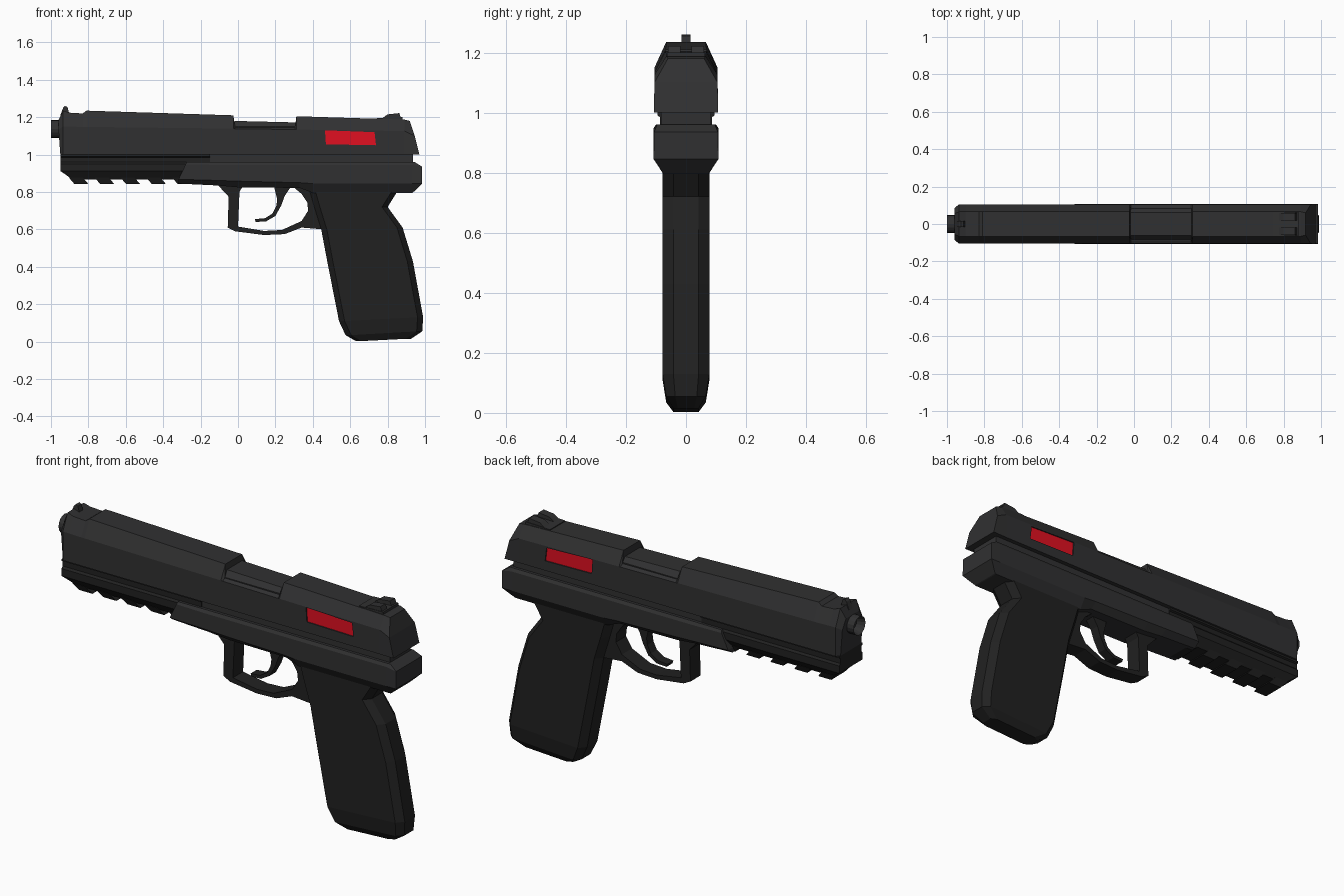
import bpy, bmesh, math
from mathutils import Matrix

if "Cube" in bpy.data.objects:
    bpy.data.objects.remove(bpy.data.objects["Cube"])


def material(name, rgb):
    m = bpy.data.materials.new(name)
    m.diffuse_color = (*rgb, 1)
    m.use_nodes = True
    m.node_tree.nodes["Principled BSDF"].inputs["Base Color"].default_value = m.diffuse_color
    return m


STEEL = material("dark_steel", (0.03, 0.03, 0.031))
POLYMER = material("black_polymer", (0.015, 0.015, 0.015))
RED = material("red", (0.75, 0.005, 0.015))


def finish(name, bm, mat):
    bmesh.ops.recalc_face_normals(bm, faces=bm.faces)
    me = bpy.data.meshes.new(name)
    bm.to_mesh(me)
    bm.free()
    ob = bpy.data.objects.new(name, me)
    bpy.context.collection.objects.link(ob)
    me.materials.append(mat)
    return ob


def loft(name, sections, mat):
    """Skin sections made of (x, half width, z) levels, mirrored across y."""
    bm = bmesh.new()
    rings = []
    for s in sections:
        left = [bm.verts.new((x, -h, z)) for x, h, z in s]
        right = [bm.verts.new((x, h, z)) for x, h, z in s]
        rings.append(left + right[::-1])
    n = len(rings[0])
    for a, b in zip(rings, rings[1:]):
        for i in range(n):
            j = (i + 1) % n
            bm.faces.new((a[i], a[j], b[j], b[i]))
    for r in (rings[0], rings[-1]):
        for i in range(n // 2 - 1):
            bm.faces.new((r[i], r[i + 1], r[n - 2 - i], r[n - 1 - i]))
    return finish(name, bm, mat)


def prism(name, pts, y0, y1, mat):
    """Extrude an x-z outline from y0 to y1."""
    bm = bmesh.new()
    f = bm.faces.new([bm.verts.new((x, y0, z)) for x, z in pts])
    ext = bmesh.ops.extrude_face_region(bm, geom=[f])["geom"]
    for v in ext:
        if isinstance(v, bmesh.types.BMVert):
            v.co.y = y1
    return finish(name, bm, mat)


# Slide: x, half width, shoulder z, half width of top, top z
rows = [(-.960, .085, 1.135, .055, 1.185), (-.935, .105, 1.150, .066, 1.235),
        (-.900, .105, 1.150, .068, 1.224), (-.830, .105, 1.148, .068, 1.220),
        (-.810, .105, 1.148, .066, 1.235), (-.025, .105, 1.139, .068, 1.210),
        (-.015, .105, 1.138, .088, 1.146), (.305, .105, 1.134, .088, 1.144),
        (.312, .105, 1.134, .068, 1.205), (.890, .105, 1.126, .066, 1.187)]
secs = [[(x, h, 1.0), (x, h, zc), (x, ht, zt)] for x, h, zc, ht, zt in rows]
secs[0][0] = (-.95, .085, 1.0)
secs.append([(.97, .107, 1.0), (.945, .105, 1.1), (.918, .06, 1.18)])
slide = loft("slide", secs, STEEL)

# Red side panels set in shallow recesses
panel = [(.465, 1.13), (.73, 1.12), (.738, 1.05), (.47, 1.055)]
for side, s in (("front", -1), ("back", 1)):
    cutter = prism("panel_cutter", panel, s * .096, s * .15, STEEL)
    mod = slide.modifiers.new("recess", 'BOOLEAN')
    mod.object = cutter
    mod.solver = 'EXACT'
    bpy.context.view_layer.objects.active = slide
    bpy.ops.object.modifier_apply(modifier=mod.name)
    bpy.data.objects.remove(cutter)
    prism("panel_" + side, panel, s * .09, s * .099, RED)

# Chamber block seen through the ejection port
loft("chamber_block", [[(x, .084, 1.13), (x, .084, 1.15), (x, .062, z)]
                       for x, z in ((-.02, 1.180), (.308, 1.172))], STEEL)

# Barrel with open bore
bm = bmesh.new()
bmesh.ops.create_cone(bm, cap_ends=True, segments=16, radius1=.048, radius2=.048, depth=.12,
                      matrix=Matrix.Translation((-.94, 0, 1.137)) @ Matrix.Rotation(math.pi / 2, 4, 'Y'))
muzzle = min(bm.faces, key=lambda f: f.calc_center_median().x)
bmesh.ops.inset_region(bm, faces=[muzzle], thickness=.018)
bmesh.ops.translate(bm, verts=muzzle.verts, vec=(.05, 0, 0))
finish("barrel", bm, STEEL)

# Sights
prism("front_sight", [(-.95, 1.21), (-.935, 1.25), (-.925, 1.26), (-.912, 1.255), (-.9, 1.21)],
      -.015, .015, STEEL)
loft("rear_sight_base", [[(x, .063, 1.17), (x, .063, z)] for x, z in ((.74, 1.196), (.88, 1.2))], STEEL)
for side, s in (("front", -1), ("back", 1)):
    prism("rear_sight_post_" + side, [(.75, 1.18), (.80, 1.215), (.862, 1.222), (.878, 1.18)],
          s * .018, s * .06, STEEL)

# Narrow rail between slide and frame
loft("slide_rail", [[(x, .083, .94), (x, .083, 1.01)] for x in (-.945, .935)], STEEL)

# Frame: widens over the grip and slopes off at the rear
frame = [[(-.32, .075, .845), (-.318, .108, .868), (-.28, .108, .948), (-.275, .1, .96)]]
for x, zb, zs in ((-.11, .835, .862), (.0, .825, .858), (.33, .822, .85), (.40, .795, .845), (.93, .795, .845)):
    frame.append([(x, .075, zb), (x, .108, zs), (x, .108, .945), (x, .098, .96)])
frame.append([(.935, .075, .797), (.985, .108, .845), (.985, .106, .935), (.945, .096, .96)])
loft("frame", frame, STEEL)

# Dust cover with slanted accessory-rail teeth
loft("dust_cover", [[(x, .062, .868), (x2, .095, .912), (x2, .095, .95), (x2, .086, .96),
                     (x2, .086, .985), (x2, .095, .99), (x2, .095, 1.0)]
                    for x, x2 in ((-.885, -.95), (-.15, -.15))], POLYMER)
for i in range(5):
    x = -.905 + .138 * i
    w = .075 if i < 4 else .2
    loft(f"rail_tooth_{i + 1}", [[(a + .03, .055, .843), (a, .072, .878)] for a in (x, x + w)], POLYMER)

# Trigger guard and trigger
prism("trigger_guard", [(-.115, .845), (-.05, .775), (-.055, .61), (-.015, .59), (.14, .57), (.25, .575),
                        (.34, .61), (.46, .6), (.43, .84), (.28, .84), (.34, .79), (.37, .745),
                        (.375, .70), (.34, .645), (.235, .597), (.14, .592), (0, .615), (.008, .8),
                        (.03, .84)], -.042, .042, POLYMER)
prism("trigger", [(.19, .84), (.21, .76), (.205, .725), (.185, .685), (.145, .66), (.09, .655), (.095, .64),
                  (.15, .643), (.2, .672), (.232, .73), (.25, .78), (.29, .84)], -.025, .025, POLYMER)

# Grip: front x, z, back x, z, half width, edge chamfer
grip = [(.38, .83, .865, .82, .078, .036), (.385, .80, .85, .80, .078, .036),
        (.408, .72, .80, .72, .078, .036), (.445, .60, .88, .61, .078, .036),
        (.477, .43, .935, .43, .078, .036), (.54, .11, .99, .13, .078, .036),
        (.575, .035, .985, .055, .066, .03), (.63, .003, .925, .015, .042, .015)]
loft("grip", [[(xf, h - d, zf), (xf + .03, h, zf), (xb - .03, h, zb), (xb, h - d, zb)]
              for xf, zf, xb, zb, h, d in grip], POLYMER)
